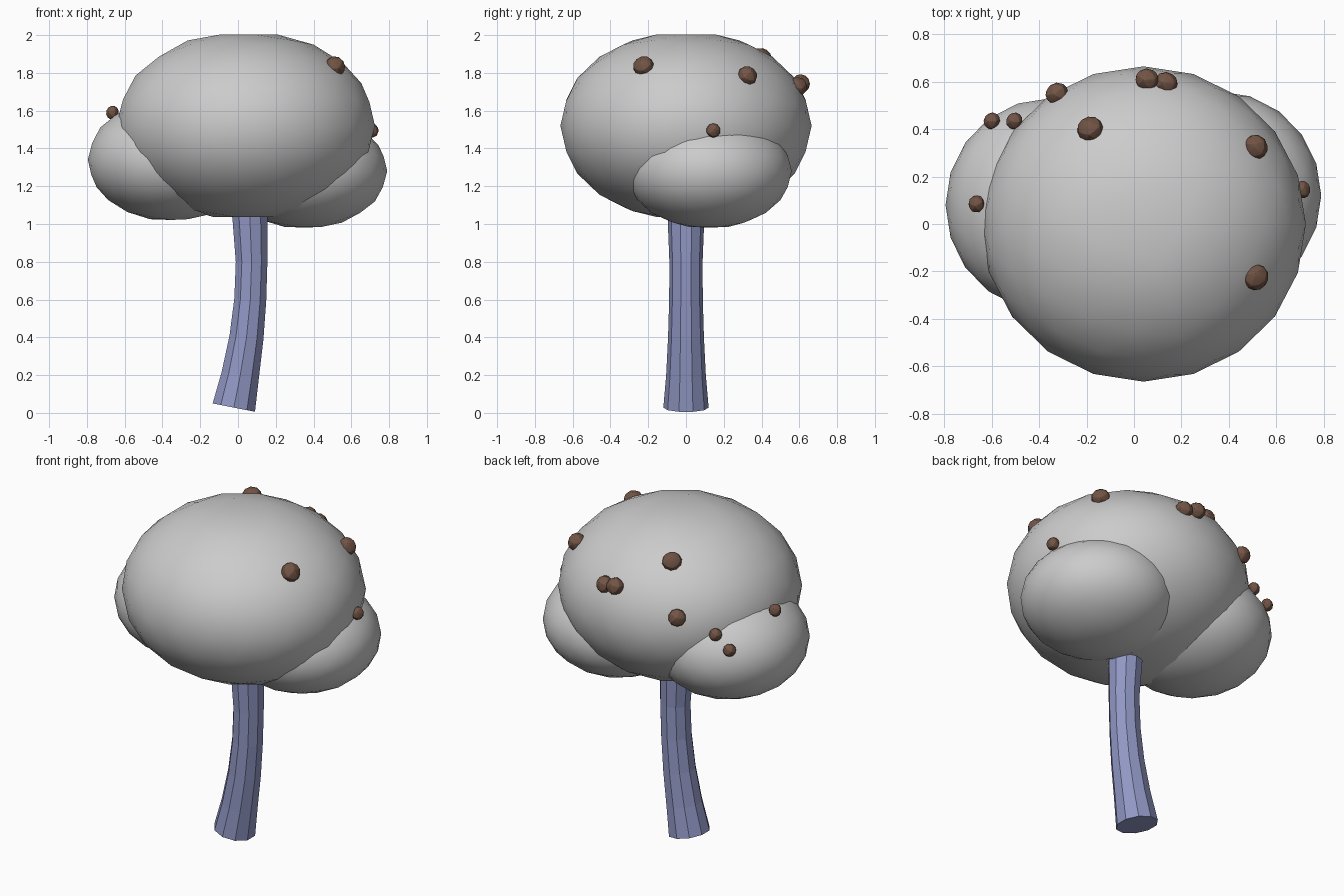
import bpy, math
from mathutils import Vector, Matrix

old = bpy.data.objects.get("Cube")
if old:
    bpy.data.objects.remove(old, do_unlink=True)


def material(name, rgb):
    m = bpy.data.materials.new(name)
    m.use_nodes = True
    m.diffuse_color = (*rgb, 1)
    bsdf = m.node_tree.nodes["Principled BSDF"]
    bsdf.inputs["Base Color"].default_value = (*rgb, 1)
    bsdf.inputs["Roughness"].default_value = 0.8
    return m


LEAF = material("pale grey foliage", (0.6, 0.6, 0.6))
BARK = material("blue bark", (0.28, 0.31, 0.55))
FRUIT = material("brown fruit", (0.17, 0.09, 0.06))


def blob(name, centre, radii, mat, detail, flat=1.0, smooth=30):
    """Scaled icosphere whose poles are levelled off at a fraction of its height."""
    bpy.ops.mesh.primitive_ico_sphere_add(subdivisions=detail, radius=1, location=centre)
    ob = bpy.context.object
    ob.name = name
    for v in ob.data.vertices:
        v.co.z = max(-flat, min(flat, v.co.z))
        v.co = Vector(a * b for a, b in zip(v.co, radii))
    ob.data.materials.append(mat)
    bpy.ops.object.shade_smooth_by_angle(angle=math.radians(smooth))
    return ob


# Foliage: a big crown with a lower lobe on each side
blob("crown", (0.04, 0, 1.52), (0.685, 0.665, 0.505), LEAF, 3, flat=0.955)
blob("left_lobe", (0.355, 0.12, 1.28), (0.435, 0.44, 0.305), LEAF, 3, flat=0.98)
blob("right_lobe", (-0.355, 0.08, 1.34), (0.44, 0.45, 0.325), LEAF, 3, flat=0.98)

# Trunk: rings swept along a gently bending path (x, z, radius)
path = [(-0.022, 0.028, 0.12), (0.012, 0.2, 0.105), (0.045, 0.4, 0.095),
        (0.065, 0.6, 0.089), (0.072, 0.8, 0.088), (0.063, 1.03, 0.097),
        (0.05, 1.16, 0.1)]
SIDES = 10
verts, faces = [], []
for i, (x, z, r) in enumerate(path):
    a, b = path[max(i - 1, 0)], path[min(i + 1, len(path) - 1)]
    lean = Matrix.Rotation(math.atan2(b[0] - a[0], b[1] - a[1]), 3, 'Y')
    for k in range(SIDES):
        t = math.tau * (k + 0.5) / SIDES
        verts.append(Vector((x, 0, z)) + lean @ Vector((r * math.cos(t), r * math.sin(t), 0)))
for i in range(len(path) - 1):
    for k in range(SIDES):
        n = (k + 1) % SIDES
        lo, hi = i * SIDES, (i + 1) * SIDES
        faces.append((lo + k, lo + n, hi + n, hi + k))
faces.append(tuple(reversed(range(SIDES))))
faces.append(tuple(range(len(verts) - SIDES, len(verts))))
mesh = bpy.data.meshes.new("trunk")
mesh.from_pydata(verts, [], faces)
mesh.materials.append(BARK)
trunk = bpy.data.objects.new("trunk", mesh)
bpy.context.collection.objects.link(trunk)

# Fruit: small faceted balls on the foliage (x, y, z, radius)
fruit = [(0.515, -0.225, 1.835, 0.056), (0.515, 0.325, 1.785, 0.053),
         (-0.185, 0.4, 1.88, 0.056), (0.055, 0.61, 1.745, 0.05),
         (0.135, 0.595, 1.73, 0.05), (-0.325, 0.55, 1.63, 0.05),
         (-0.6, 0.435, 1.46, 0.037), (-0.505, 0.435, 1.53, 0.037),
         (-0.665, 0.085, 1.59, 0.037), (0.71, 0.145, 1.495, 0.038)]
for i, (x, y, z, r) in enumerate(fruit):
    ball = blob(f"fruit_{i + 1}", (x, y, z), (r, r, r * 0.9), FRUIT, 2, smooth=20)
    # tip each ball away from the crown centre
    out = Vector((x, y, z - 1.4))
    ball.rotation_euler = out.to_track_quat('Z', 'Y').to_euler()
